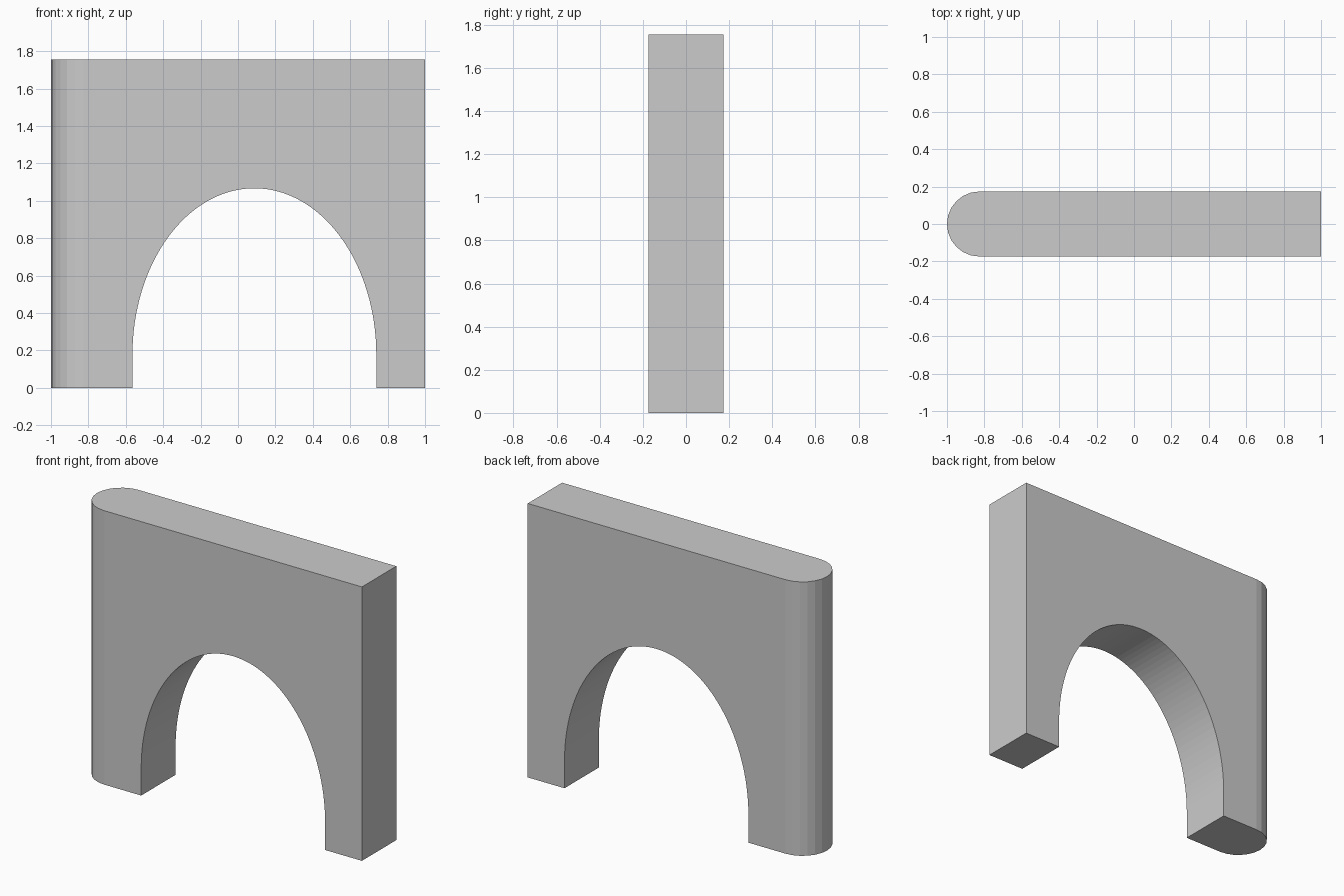
import bpy, bmesh
from math import sin, cos, pi
from mathutils import Vector

if "Cube" in bpy.data.objects:
    bpy.data.objects.remove(bpy.data.objects["Cube"])

H, R = 1.755, 0.174          # wall height, half thickness
X0, X1 = -1 + R, 1.0         # straight part of the wall
CX, RX = 0.0875, 0.652       # arch centre and half width
SPRING, CROWN = 0.175, 1.067 # arch start and top


def prism(name, points, direction):
    """Extrude a closed outline along a direction into a solid."""
    bm = bmesh.new()
    face = bm.faces.new([bm.verts.new(p) for p in points])
    res = bmesh.ops.extrude_face_region(bm, geom=[face], use_keep_orig=True)
    verts = [g for g in res["geom"] if isinstance(g, bmesh.types.BMVert)]
    bmesh.ops.translate(bm, verts=verts, vec=Vector(direction))
    bmesh.ops.recalc_face_normals(bm, faces=bm.faces[:])
    mesh = bpy.data.meshes.new(name)
    bm.to_mesh(mesh)
    bm.free()
    obj = bpy.data.objects.new(name, mesh)
    bpy.context.collection.objects.link(obj)
    return obj


# Wall with an elliptical arched opening
N = 64
arch = [(CX + RX * cos(pi * i / N), -R, SPRING + (CROWN - SPRING) * sin(pi * i / N))
        for i in range(N + 1)]
outline = [(X0, -R, 0), (X0, -R, H), (X1, -R, H), (X1, -R, 0), (CX + RX, -R, 0)]
prism("arched_wall", outline + arch + [(CX - RX, -R, 0)], (0, 2 * R, 0))

# Half-round wall end
S = 12
half = [(X0 - R * sin(pi * i / S), R * cos(pi * i / S), 0) for i in range(S + 1)]
prism("rounded_end", half, (0, 0, H))
